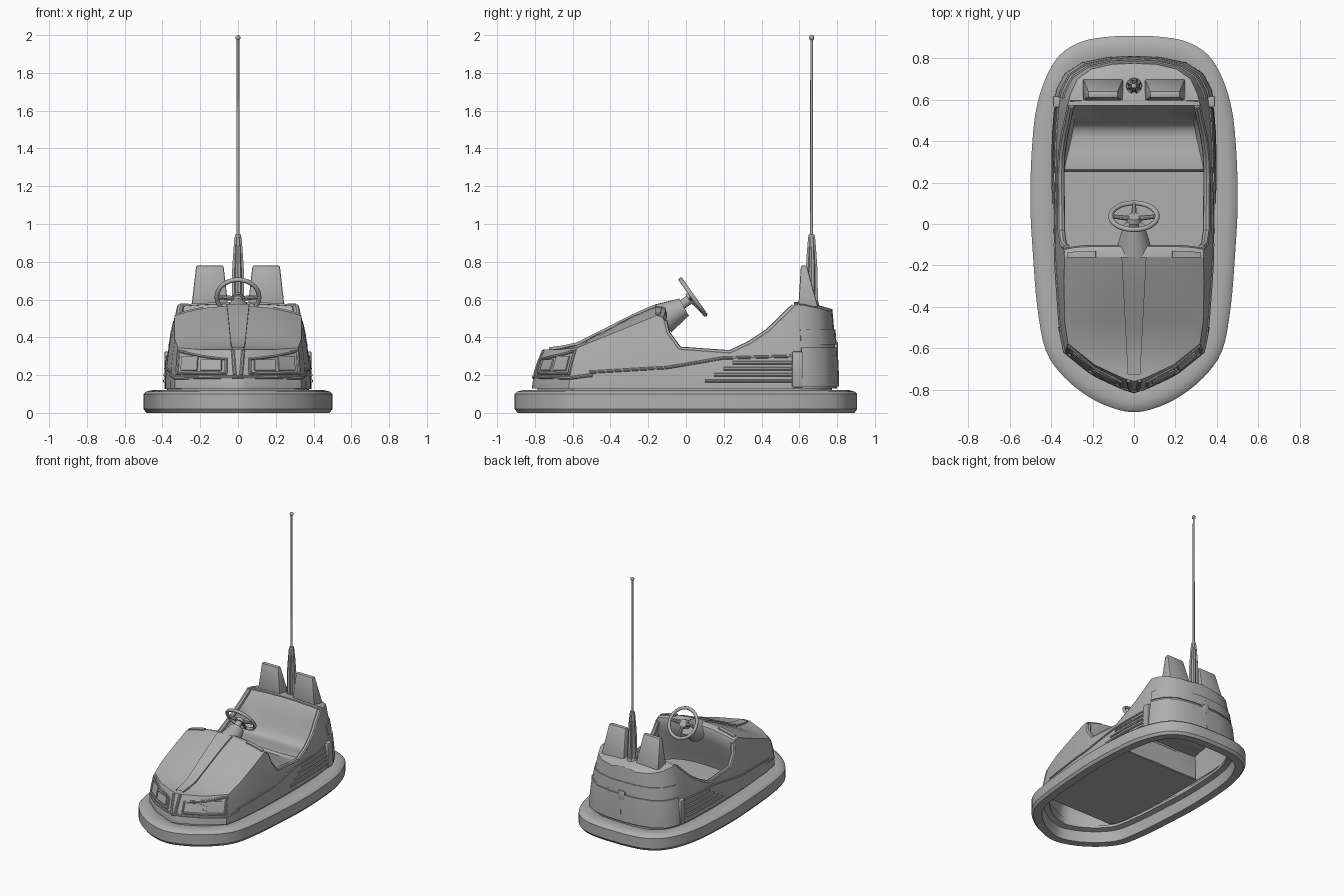
import bpy, bmesh, math
from mathutils import Vector

cube = bpy.data.objects.get("Cube")
if cube:
    bpy.data.objects.remove(cube, do_unlink=True)

grey = bpy.data.materials.new("plain_grey")
grey.use_nodes = True
grey.diffuse_color = (0.43, 0.43, 0.43, 1)
grey.node_tree.nodes["Principled BSDF"].inputs["Base Color"].default_value = (0.43, 0.43, 0.43, 1)

# Body stations, nose to tail: half width, y, rim height, inward lean of the rim
STATIONS = [
    (0, -.815, .335, 0), (.05, -.8, .335, 0), (.2, -.73, .335, .05), (.335, -.62, .345, .05),
    (.36, -.5, .39, .07), (.375, -.3, .465, .1), (.385, -.17, .515, .13), (.385, -.125, .495, .12),
    (.385, -.108, .43, .08), (.387, -.04, .345, .06), (.39, .24, .325, .06), (.39, .35, .375, .07),
    (.387, .45, .44, .1), (.38, .53, .515, .13), (.375, .59, .572, .15), (.365, .645, .57, .16),
    (.325, .72, .555, .16), (.245, .77, .542, .16), (.12, .795, .535, .16), (0, .8, .535, 0)]
YS = [s[1] for s in STATIONS]
BASE = .13


def station(y):
    for a, b in zip(STATIONS, STATIONS[1:]):
        if y <= b[1]:
            f = (y - a[1]) / (b[1] - a[1])
            return [p + (q - p) * f for p, q in zip(a, b)]
    return STATIONS[-1]


def surface(y, z=None, side=1):
    """Point on the body side at station y and height z (rim if None)."""
    x, y, rim, lean = station(y)
    z = rim if z is None else z
    f = max(0, (z - BASE) / (rim - BASE)) ** 1.6
    return Vector((side * x * (1 - lean * f), y * (1 - (.07 if y < 0 else .03) * f), z))


def finish(obj, name, angle=35):
    obj.name = name
    if not obj.data.materials:
        obj.data.materials.append(grey)
    bpy.ops.object.select_all(action='DESELECT')
    obj.select_set(True)
    bpy.context.view_layer.objects.active = obj
    bpy.ops.object.convert(target='MESH')
    bpy.ops.object.shade_smooth_by_angle(angle=math.radians(angle))
    return obj


def from_bmesh(name, bm, thick=0, offset=-1, bevel=0):
    mesh = bpy.data.meshes.new(name)
    bm.to_mesh(mesh)
    bm.free()
    obj = bpy.data.objects.new(name, mesh)
    bpy.context.collection.objects.link(obj)
    if thick:
        mod = obj.modifiers.new("thickness", 'SOLIDIFY')
        mod.thickness, mod.offset = thick, offset
    if bevel:
        mod = obj.modifiers.new("bevel", 'BEVEL')
        mod.width, mod.segments = bevel, 2
    return finish(obj, name)


def grid(name, rows, loop=False, tube=False, recalc=False, **kw):
    """Skin a list of rows of points."""
    bm = bmesh.new()
    v = [[bm.verts.new(p) for p in row] for row in rows]
    n, m = len(rows), len(rows[0])
    for i in range(n if loop else n - 1):
        for j in range(m if tube else m - 1):
            k, l = (i + 1) % n, (j + 1) % m
            bm.faces.new((v[i][j], v[k][j], v[k][l], v[i][l]))
    bmesh.ops.remove_doubles(bm, verts=bm.verts, dist=.0005)
    if recalc:
        bmesh.ops.recalc_face_normals(bm, faces=bm.faces)
    return from_bmesh(name, bm, **kw)


def tube(name, points, radius, cyclic=False):
    curve = bpy.data.curves.new(name, 'CURVE')
    curve.dimensions = '3D'
    curve.bevel_depth, curve.bevel_resolution, curve.use_fill_caps = radius, 2, True
    spline = curve.splines.new('POLY')
    spline.points.add(len(points) - 1)
    for p, co in zip(spline.points, points):
        p.co = (*co, 1)
    spline.use_cyclic_u = cyclic
    obj = bpy.data.objects.new(name, curve)
    bpy.context.collection.objects.link(obj)
    return finish(obj, name)


def rod(name, p, q, r1, r2, sides=24):
    p, q = Vector(p), Vector(q)
    bm = bmesh.new()
    bmesh.ops.create_cone(bm, cap_ends=True, segments=sides, radius1=r1, radius2=r2, depth=(q - p).length)
    bm.transform((q - p).to_track_quat('Z', 'Y').to_matrix().to_4x4())
    bmesh.ops.translate(bm, verts=bm.verts, vec=(p + q) / 2)
    return from_bmesh(name, bm)


def block(name, centre, size, bevel=.006, taper=(1, 1), shift=0):
    bm = bmesh.new()
    bmesh.ops.create_cube(bm, size=1)
    for v in bm.verts:
        lift = shift if v.co.z > 0 else 0
        if v.co.z > 0:
            v.co.x, v.co.y = v.co.x * taper[0], v.co.y * taper[1]
        v.co = Vector(c + s * a for c, s, a in zip(centre, size, v.co)) + Vector((0, lift, 0))
    return from_bmesh(name, bm, bevel=bevel)


# Rubber bumper ring: a section swept round a smoothed outline
half = [(0, -.907), (.1, -.888), (.215, -.835), (.335, -.74), (.425, -.61), (.466, -.4), (.487, -.15), (.5, .1),
        (.493, .35), (.472, .55), (.427, .7), (.357, .815), (.25, .88), (.12, .903), (0, .906)]
plan = [Vector(p) for p in half + [(-x, y) for x, y in half[-2:0:-1]]]
outline = []
for i in range(len(plan)):
    a, b, c, d = (plan[(i + k - 1) % len(plan)] for k in range(4))
    for t in (0, .25, .5, .75):
        outline.append(b + (c - a) * t / 2 + (a * 2 - b * 5 + c * 4 - d) * t * t / 2
                       + (b * 3 - a - c * 3 + d) * t ** 3 / 2)
section = [(0, .02), (0, .1), (.012, .112), (.045, .121), (.09, .12), (.13, .11), (.13, .09), (.09, .08),
           (.075, 0), (.015, 0)]
rows = []
for i, p in enumerate(outline):
    along = (outline[(i + 1) % len(outline)] - outline[i - 1]).normalized()
    rows.append([(p.x - along.y * d, p.y + along.x * d, z) for d, z in section])
grid("bumper_ring", rows, loop=True, tube=True, recalc=True)

# Body wall, skirt and floor
around = [(y, 1) for y in YS] + [(y, -1) for y in YS[-2:0:-1]]
grid("body_wall", [[surface(y, BASE + (station(y)[2] - BASE) * t / 12, s) for t in range(13)]
                   for y, s in around], loop=True, thick=.02)
grid("skirt", [[surface(y, z, s) * .965 for z in (.1, .155)] for y, s in around], loop=True)
grid("floor", [[surface(y, .135, s) for s in (1, -1)] for y in YS[3:11] + [.255]], thick=.008)


# Hood, centre strip and dashboard
def hood_point(y, u, lift=0):
    p = surface(y)
    crown = .05 * min(1, max(0, (y + .78) / .5))
    return Vector((p.x * u, p.y, p.z + crown * (1 - abs(u) ** 2.5) + lift))


def dash_point(u, dy, dz):
    return hood_point(-.17, u) + Vector((0, dy * (1 - .3 * abs(u) ** 6), dz))


across = [1 - i / 8 for i in range(17)]
grid("hood", [[hood_point(y, u) for u in across] for y in YS[:7]], thick=.01)
strip = []
for i in range(9):
    y = -.78 + .61 * i / 8
    u = (.03 + .03 * i / 8) / surface(y).x
    strip.append([hood_point(y, s * u, lift) for s, lift in ((1, -.02), (1, .012), (-1, .012), (-1, -.02))])
grid("hood_strip", strip)
dash = [(0, 0), (.03, -.001), (.05, -.01), (.058, -.04), (.04, -.12), (-.03, -.3), (-.05, -.37)]
grid("dashboard", [[dash_point(u, *d) for u in across] for d in dash], thick=.01)

# Seat with side bolsters reaching the rim
seat = [(.25, .135, .35), (.25, .3, .345), (.262, .316, .338), (.3, .318, .328), (.36, .308, .314), (.42, .3, .3),
        (.455, .305, .295), (.477, .325, .291), (.495, .36, .288), (.53, .45, .281), (.565, .54, .275),
        (.595, .578, .27)]
rows = []
for i, (y, z, w) in enumerate(seat):
    rim = surface(y)
    edge = (rim.x - .01, y, z if i < 2 else max(z, rim.z - .008))
    rows.append([edge, (w, y, z), (w * .5, y, z - .004), (0, y, z), (-w * .5, y, z - .004), (-w, y, z),
                 (-edge[0], y, edge[2])])
grid("seat", rows, thick=.01)
grid("rear_deck", [[surface(y) + Vector((surface(y).x * (u - 1), 0, .015 * (1 - u * u))) for u in across]
                   for y in YS[14:]], thick=.01)

# Steering column and wheel
rod("steering_housing", (0, -.12, .5), (0, -.01, .56), .085, .052)
hub = Vector((0, .037, .613))
axis, down = Vector((0, .82, .57)), Vector((0, .57, -.82))
rod("steering_shaft", hub - axis * .09, hub - axis * .01, .025, .025)
rod("wheel_hub", hub - axis * .025, hub, .036, .03)
bpy.ops.mesh.primitive_torus_add(location=hub, rotation=(math.radians(-55), 0, 0), major_radius=.112,
                                 minor_radius=.012, major_segments=40, minor_segments=10)
finish(bpy.context.object, "steering_wheel", 60)
right = Vector((1, 0, 0))
for name, way in (("left", right), ("right", -right), ("lower", down)):
    rod(name + "_wheel_spoke", hub - axis * .015, hub + way * .11, .014, .01, 10)

# Paired parts
for side, s in (("left", 1), ("right", -1)):
    def trim(name, pts, radius, cyclic=False, cuts=8):
        path = []
        for (y0, z0), (y1, z1) in zip(pts, pts[1:] + pts[:1] if cyclic else pts[1:]):
            path += [surface(y0 + (y1 - y0) * i / cuts, z0 + (z1 - z0) * i / cuts, s) for i in range(cuts)]
        tube(f"{side}_{name}", path if cyclic else path + [surface(*pts[-1], s)], radius, cyclic)

    def plate(name, ys, z0, z1, thick):
        grid(f"{side}_{name}", [[surface(y, z0 + (z1 - z0) * i / 4, s) for i in range(5)] for y in ys],
             recalc=True, thick=thick, offset=0)

    # Headlights and nose trim
    trim("headlight_frame", [(-.794, .21), (-.794, .285), (-.625, .328), (-.628, .208)], .009, True)
    plate("inner_lamp", (-.783, -.755, -.73), .225, .28, .016)
    plate("outer_lamp", (-.716, -.68, -.645), .225, .3, .016)
    trim("nose_lip", [(-.815, .19), (-.62, .185), (-.5, .2)], .009)
    trim("nose_spine", [(-.81, .2), (-.807, .33)], .01)

    # Flank trim, louvres and padded rim
    trim("belt_trim", [(-.52, .215), (-.1, .24), (.2, .29), (.56, .3)], .008)
    for i in range(4):
        trim(f"louvre_{i + 1}", [(.25 - .05 * i, .265 - .032 * i), (.56, .265 - .032 * i)], .009)
    tube(side + "_padded_rim", [surface(y, None, s) - Vector((s * .014, 0, .01)) for y in YS[7:15]], .018)
    block(side + "_corner_block", (s * .372, .59, .23), (.035, .055, .19))

    # Rear panels
    rear = [.615] + YS[15:]
    plate("rear_bumper_panel", rear, .14, .345, .022)
    plate("rear_middle_panel", rear, .362, .44, .014)

    # Headrest and dashboard plate
    block(side + "_headrest", (s * .149, .647, .67), (.195, .105, .22), .008, (.74, .3), -.023)
    grid(side + "_dash_plate", [[dash_point(s * u, dy, -.001) for u in (.55, .65, .75, .85, .95)]
                                for dy in (-.004, .028)], recalc=True, thick=.016, offset=0)
block("rear_latch", (0, .79, .34), (.06, .03, .07))

# Aerial: fluted base, mast and ball
flutes = []
for z, r in ((.55, .04), (.6, .036), (.75, .034), (.85, .027), (.93, .02), (.945, 0)):
    flutes.append([(r * (1 if i % 2 else .75) * math.cos(math.tau * i / 16),
                    .665 + r * (1 if i % 2 else .75) * math.sin(math.tau * i / 16), z) for i in range(16)])
grid("aerial_base", flutes, tube=True, recalc=True)
rod("aerial_collar", (0, .665, .55), (0, .665, .59), .042, .036)
rod("aerial_socket", (0, .665, .88), (0, .665, .945), .019, .016, 16)
rod("aerial_mast", (0, .665, .9), (0, .665, 1.985), .008, .007, 12)
bpy.ops.mesh.primitive_uv_sphere_add(segments=16, ring_count=10, radius=.014, location=(0, .665, 1.986))
finish(bpy.context.object, "aerial_ball", 60)
